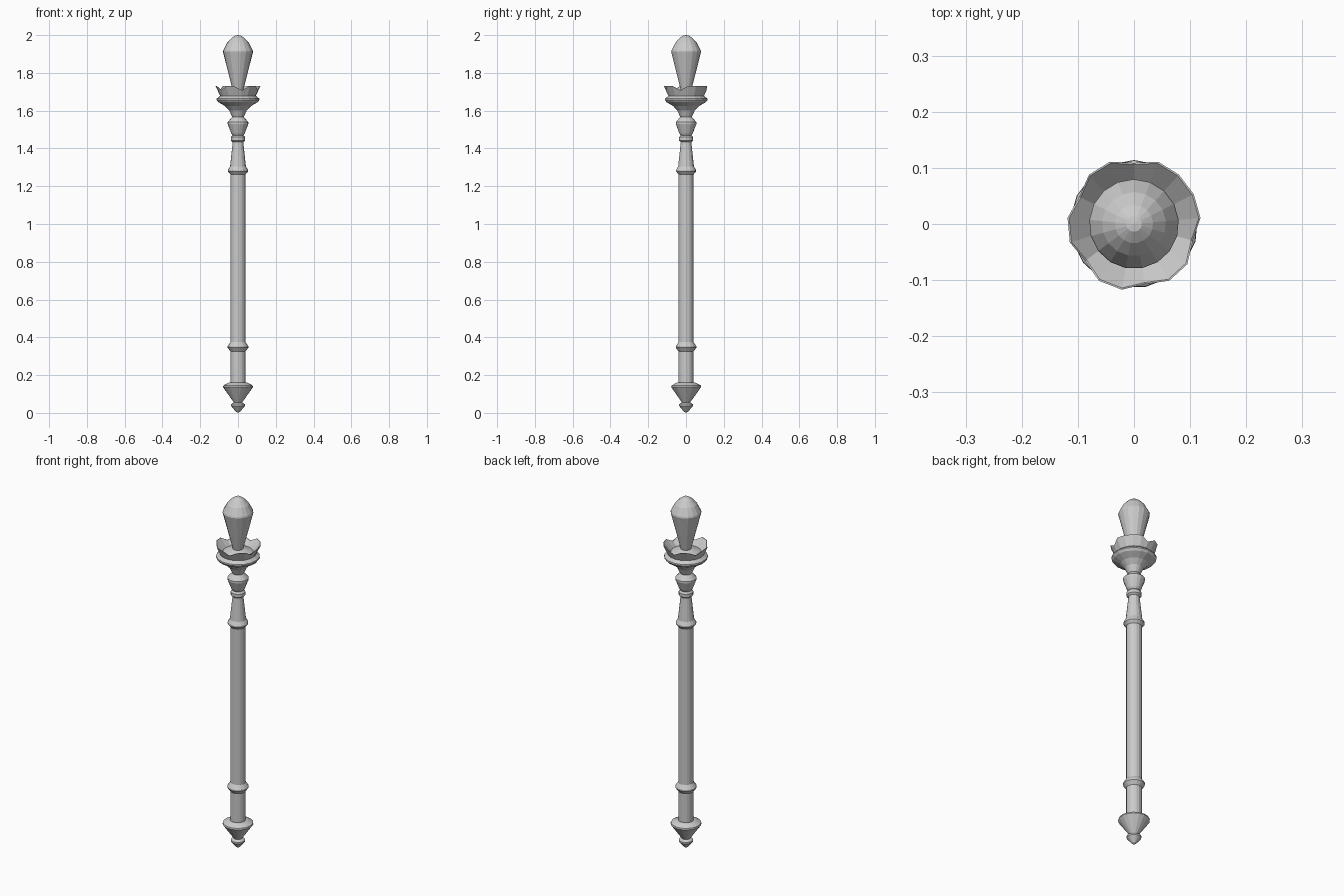
import bpy, bmesh, math

if "Cube" in bpy.data.objects:
    bpy.data.objects.remove(bpy.data.objects["Cube"])

SIDES = 17
metal = bpy.data.materials.new("grey_metal")
metal.diffuse_color = (0.6, 0.6, 0.6, 1)
metal.use_nodes = True
metal.node_tree.nodes["Principled BSDF"].inputs["Base Color"].default_value = metal.diffuse_color


def lathe(name, profile, shape=None):
    """Spin (radius, z) points around z; zero radius closes to a point.
    shape(side, ring, r, z) may adjust single points."""
    bm = bmesh.new()
    rings = []
    for k, (r, z) in enumerate(profile):
        if r == 0:
            rings.append([bm.verts.new((0, 0, z))] * SIDES)
            continue
        ring = []
        for i in range(SIDES):
            rr, zz = shape(i, k, r, z) if shape else (r, z)
            a = math.pi / 2 - math.tau * i / SIDES
            ring.append(bm.verts.new((rr * math.cos(a), rr * math.sin(a), zz)))
        rings.append(ring)
    for lo, hi in zip(rings, rings[1:]):
        for i in range(SIDES):
            j = (i + 1) % SIDES
            bm.faces.new(list(dict.fromkeys((lo[i], lo[j], hi[j], hi[i]))))
    # Cap open ends
    for ring in (rings[0], rings[-1]):
        if ring[0] is not ring[1]:
            bm.faces.new(ring)
    bmesh.ops.recalc_face_normals(bm, faces=bm.faces)
    mesh = bpy.data.meshes.new(name)
    bm.to_mesh(mesh)
    bm.free()
    mesh.materials.append(metal)
    obj = bpy.data.objects.new(name, mesh)
    bpy.context.collection.objects.link(obj)
    return obj


# Pointed foot with small bead
lathe("foot", [(0, 0), (0.012, 0.007), (0.037, 0.037), (0.037, 0.046), (0.022, 0.055),
               (0.08, 0.137), (0.078, 0.145), (0.05, 0.16), (0.04, 0.16)])

# Long shaft with two ring collars and a tapered neck
lathe("shaft", [(0.04, 0.155), (0.04, 0.325), (0.055, 0.345), (0.055, 0.353),
                (0.04, 0.375), (0.04, 1.262), (0.053, 1.278), (0.053, 1.286),
                (0.042, 1.305), (0.028, 1.435)])

# Bead and knob above the neck
lathe("neck_bead", [(0.028, 1.433), (0.038, 1.442), (0.038, 1.46), (0.028, 1.47)])
lathe("knob", [(0.028, 1.468), (0.036, 1.48), (0.055, 1.53), (0.055, 1.54), (0.03, 1.567)])


# Crown bowl: flared cup, flange, and scalloped rim
def scallop(i, k, r, z):
    if k in RIM and i in (0, 5, 8, 11, 14):
        return r - 0.01, z - 0.022
    return r, z


RIM = (8, 9)
lathe("crown", [(0.03, 1.565), (0.035, 1.575), (0.046, 1.60), (0.07, 1.625),
                (0.105, 1.645), (0.114, 1.657), (0.113, 1.664), (0.095, 1.678),
                (0.119, 1.73), (0.116, 1.73), (0.078, 1.688), (0.035, 1.705), (0, 1.706)],
      scallop)

# Tapered finial crystal
lathe("finial", [(0.026, 1.70), (0.08, 1.912), (0.078, 1.92), (0.057, 1.96),
                 (0.034, 1.985), (0.014, 1.998), (0, 2.0)])
